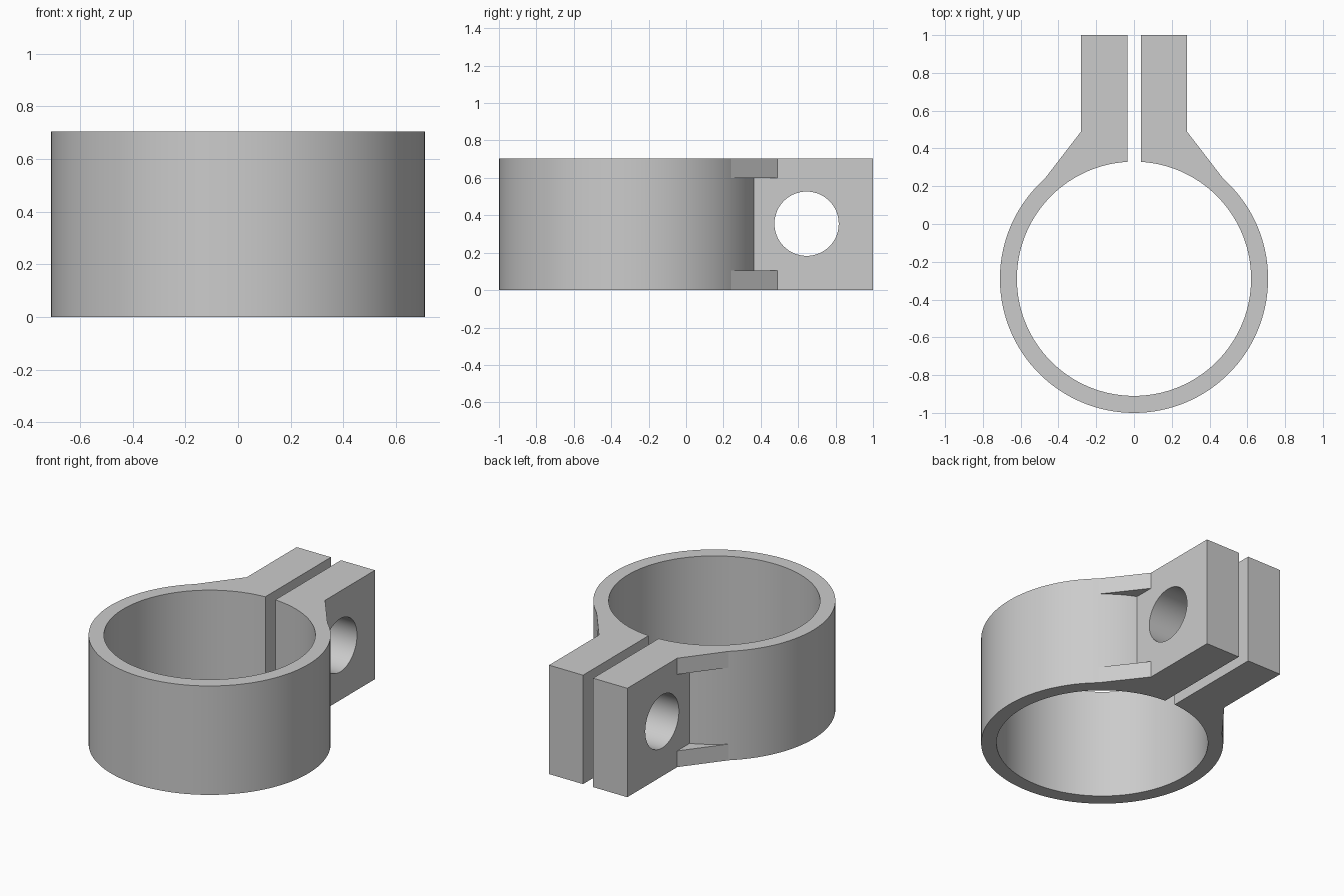
import bpy, bmesh
from math import sin, cos, tau, pi
from mathutils import Matrix

HEIGHT = 0.705
RING_Y = -0.29
EAR_X = 0.28

cube = bpy.data.objects.get("Cube")
if cube:
    bpy.data.objects.remove(cube, do_unlink=True)

grey = bpy.data.materials.new("plain_grey")
grey.use_nodes = True
colour = (0.6, 0.6, 0.6, 1)
grey.diffuse_color = colour
grey.node_tree.nodes["Principled BSDF"].inputs["Base Color"].default_value = colour


def prism(name, points, z0, z1, matrix=Matrix()):
    """Extrude a flat outline from z0 to z1."""
    bm = bmesh.new()
    base = bm.faces.new([bm.verts.new((x, y, z0)) for x, y in points])
    out = bmesh.ops.extrude_face_region(bm, geom=[base])
    verts = [v for v in out["geom"] if isinstance(v, bmesh.types.BMVert)]
    bmesh.ops.translate(bm, verts=verts, vec=(0, 0, z1 - z0))
    bm.transform(matrix)
    bmesh.ops.recalc_face_normals(bm, faces=bm.faces)
    mesh = bpy.data.meshes.new(name)
    bm.to_mesh(mesh)
    bm.free()
    mesh.materials.append(grey)
    obj = bpy.data.objects.new(name, mesh)
    bpy.context.collection.objects.link(obj)
    return obj


def circle(radius, cx, cy, count):
    return [(cx + radius * cos(tau * i / count), cy + radius * sin(tau * i / count))
            for i in range(count)]


def rect(x0, x1, y0, y1):
    return [(x0, y0), (x1, y0), (x1, y1), (x0, y1)]


def combine(body, tool, operation):
    bpy.context.view_layer.objects.active = body
    mod = body.modifiers.new("combine", "BOOLEAN")
    mod.operation = operation
    mod.solver = "EXACT"
    mod.object = tool
    bpy.ops.object.modifier_apply(modifier=mod.name)
    bpy.data.objects.remove(tool, do_unlink=True)


# Band and clamping ears
clamp = prism("pipe_clamp", circle(0.71, 0, RING_Y, 128), 0, HEIGHT)
combine(clamp, prism("ears", rect(-EAR_X, EAR_X, 0, 1), 0, HEIGHT), "UNION")

# Thin webs at the top and bottom, on both sides
for side in (-1, 1):
    outline = [(side * x, y) for x, y in
               [(0.1, 0.38), (0.45, 0.2), (0.481, 0.229), (EAR_X, 0.49), (0.1, 0.45)]]
    for z0, z1 in ((0, 0.105), (0.6, HEIGHT)):
        combine(clamp, prism("web", outline, z0, z1), "UNION")

# Bore, slot between the ears, and bolt hole
combine(clamp, prism("bore", circle(0.62, 0, RING_Y, 128), -0.1, 0.9), "DIFFERENCE")
combine(clamp, prism("slot", rect(-0.035, 0.037, 0, 1.1), -0.1, 0.9), "DIFFERENCE")
across = Matrix.Translation((0, 0.645, 0.355)) @ Matrix.Rotation(pi / 2, 4, "Y")
combine(clamp, prism("bolt_hole", circle(0.172, 0, 0, 64), -0.5, 0.5, across), "DIFFERENCE")

# Smooth curved walls with crisp edges
bpy.ops.object.select_all(action="DESELECT")
clamp.select_set(True)
bpy.context.view_layer.objects.active = clamp
bpy.ops.object.shade_smooth_by_angle(angle=0.13)
